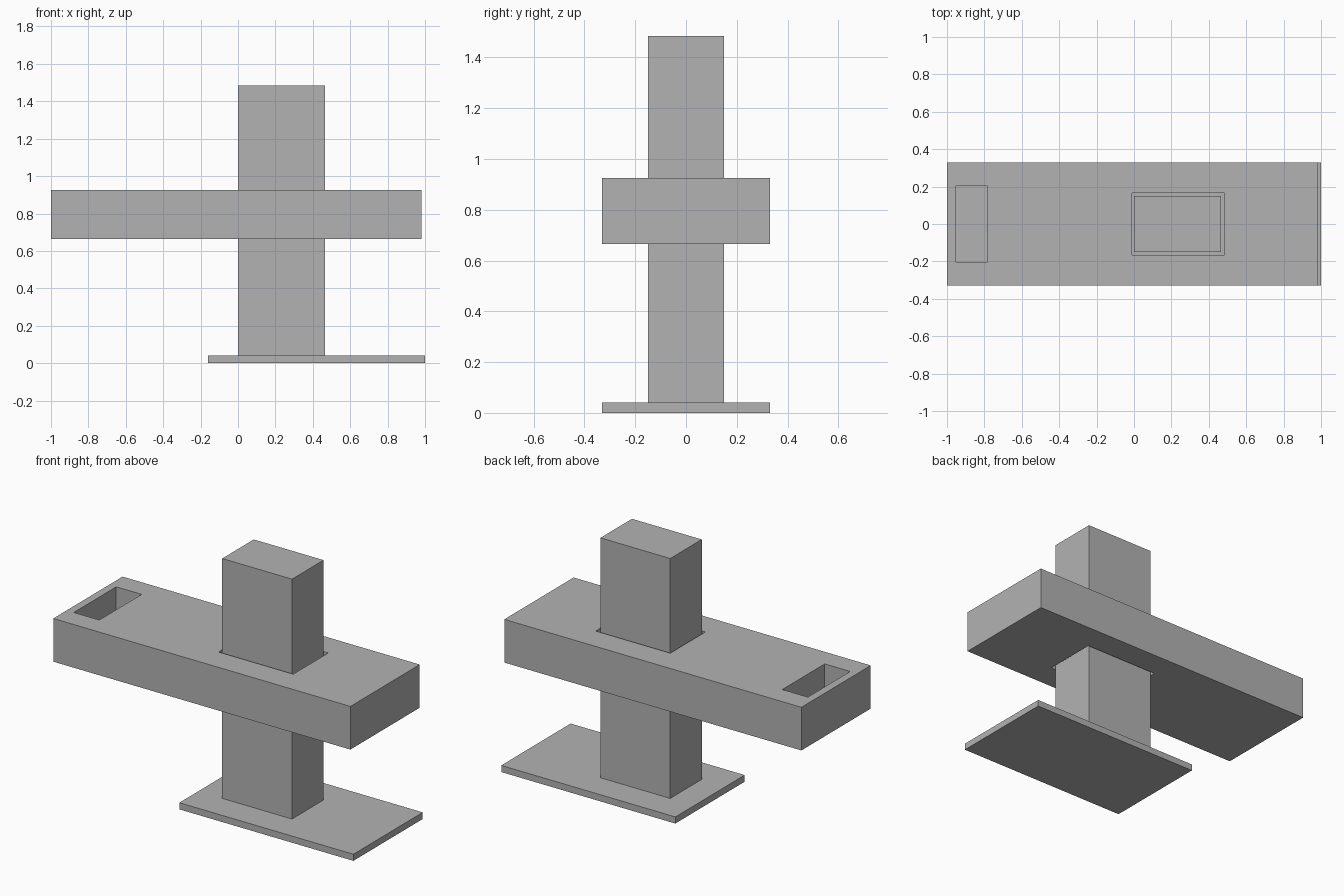
import bpy
import bmesh
from mathutils import Vector

cube = bpy.data.objects.get("Cube")
if cube:
    bpy.data.objects.remove(cube, do_unlink=True)

# Single flat grey
grey = bpy.data.materials.new("plain grey")
grey.use_nodes = True
colour = (0.45, 0.45, 0.45, 1)
grey.diffuse_color = colour
grey.node_tree.nodes["Principled BSDF"].inputs["Base Color"].default_value = colour


def box(name, low, high):
    """Box between two opposite corners."""
    low, high = Vector(low), Vector(high)
    bm = bmesh.new()
    bmesh.ops.create_cube(bm, size=1)
    bmesh.ops.scale(bm, vec=high - low, verts=bm.verts)
    bmesh.ops.translate(bm, vec=(low + high) / 2, verts=bm.verts)
    mesh = bpy.data.meshes.new(name)
    bm.to_mesh(mesh)
    bm.free()
    mesh.materials.append(grey)
    obj = bpy.data.objects.new(name, mesh)
    bpy.context.collection.objects.link(obj)
    return obj


def cut(target, cutter):
    """Subtract a hidden cutter from a part."""
    cutter.hide_render = True
    cutter.hide_viewport = True
    cutter.display_type = 'WIRE'
    mod = target.modifiers.new(cutter.name, 'BOOLEAN')
    mod.operation = 'DIFFERENCE'
    mod.solver = 'EXACT'
    mod.object = cutter


# Base plate and the column standing on it
box("base_plate", (-0.16, -0.33, 0), (1, 0.33, 0.04))
box("column", (0, -0.15, 0.04), (0.465, 0.15, 1.485))

# Sliding arm with a clearance hole for the column and a blind end pocket
arm = box("arm", (-1, -0.33, 0.665), (0.98, 0.33, 0.925))
cut(arm, box("column_hole_cutter", (-0.012, -0.167, 0.5), (0.485, 0.167, 1.1)))
cut(arm, box("pocket_cutter", (-0.953, -0.202, 0.725), (-0.783, 0.202, 1.1)))

# Bake the cuts and discard the cutters
bpy.context.view_layer.update()
graph = bpy.context.evaluated_depsgraph_get()
baked = bpy.data.meshes.new_from_object(arm.evaluated_get(graph))
cutters = [m.object for m in arm.modifiers]
arm.modifiers.clear()
arm.data = baked
for cutter in cutters:
    bpy.data.objects.remove(cutter, do_unlink=True)
